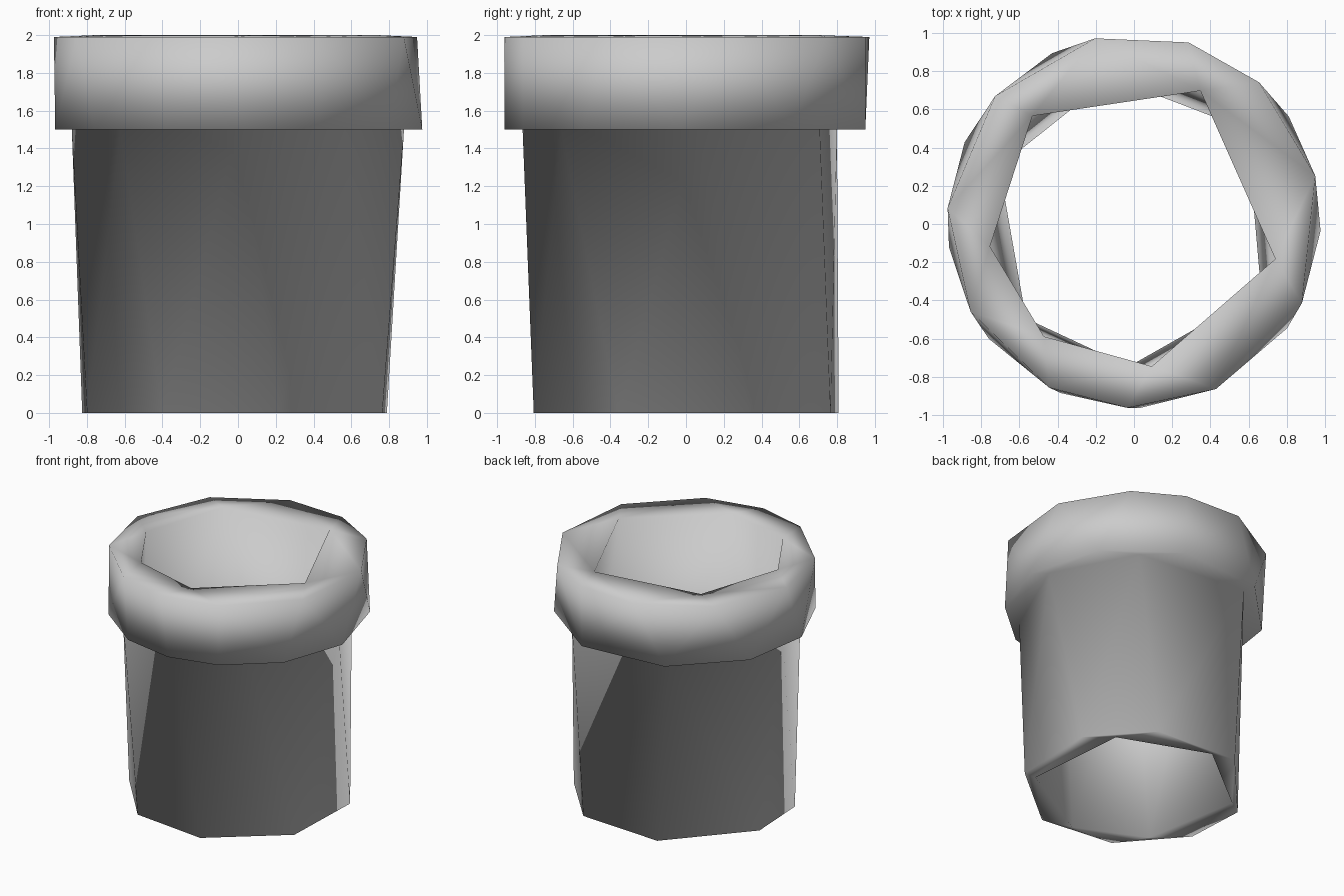
import bpy
import bmesh
from math import radians, cos, sin

CENTRE_Y = 0.015

cube = bpy.data.objects.get("Cube")
if cube:
    bpy.data.objects.remove(cube, do_unlink=True)


def make_material(name, rgb):
    mat = bpy.data.materials.new(name)
    mat.use_nodes = True
    colour = (*rgb, 1.0)
    mat.diffuse_color = colour
    bsdf = mat.node_tree.nodes["Principled BSDF"]
    bsdf.inputs["Base Color"].default_value = colour
    bsdf.inputs["Roughness"].default_value = 0.7
    return mat


def add_ring(bm, radius, z, degrees):
    """Place uneven corners around a circle, sorted counter-clockwise."""
    ring = []
    for deg in sorted(d % 360 for d in degrees):
        a = radians(deg)
        vert = bm.verts.new((radius * cos(a), radius * sin(a) + CENTRE_Y, z))
        ring.append((deg, vert))
    return ring


def zip_rings(bm, first, second):
    """Join two rings of different corner counts with a band of triangles."""
    # repeat the first corner one turn later so the band closes
    a = first + [(first[0][0] + 360, first[0][1])]
    b = second + [(second[0][0] + 360, second[0][1])]
    i = j = 0
    while i < len(first) or j < len(second):
        if i == len(first):
            step_a = False
        elif j == len(second):
            step_a = True
        else:
            # take the shorter diagonal
            step_a = a[i][0] + a[i + 1][0] <= b[j][0] + b[j + 1][0]
        if step_a:
            bm.faces.new((a[i][1], a[i + 1][1], b[j][1]))
            i += 1
        else:
            bm.faces.new((a[i][1], b[j + 1][1], b[j][1]))
            j += 1


bm = bmesh.new()

# Cross-section rings, from the lip over the collar and down the outside
inner_top = add_ring(bm, 0.765, 2.0, (63, 134, 190, 232, 277, 345))
collar_top = add_ring(bm, 0.977, 1.99,
                      (102, 73, 48, 14, -26, -64, -92, -117, -151, 176, 138))
collar_bottom = add_ring(bm, 0.977, 1.5,
                         (116, 73, 34, -3, -35, -64, -88, -113, -141, -172, 155))
body_top = add_ring(bm, 0.88, 1.5, (-90, -50, 3, 52, 117, 181, -135))
body_bottom = add_ring(bm, 0.85, 0.0,
                       (-75, -26, 22, 62, 111, 166, -160, -118))
inner_bottom = add_ring(bm, 0.76, 0.0, (39, 99, 158, 222, 268, 331))

# Closed loop of bands: lip, collar, ledge, outer wall, foot, bore
rings = [inner_top, collar_top, collar_bottom,
         body_top, body_bottom, inner_bottom]
for k, ring in enumerate(rings):
    zip_rings(bm, ring, rings[(k + 1) % len(rings)])

bmesh.ops.recalc_face_normals(bm, faces=bm.faces[:])

# Soft shading over every edge
for face in bm.faces:
    face.smooth = True

mesh = bpy.data.meshes.new("collared_pipe")
bm.to_mesh(mesh)
bm.free()
mesh.materials.append(make_material("light grey", (0.6, 0.6, 0.6)))

pipe = bpy.data.objects.new("collared_pipe", mesh)
bpy.context.collection.objects.link(pipe)
